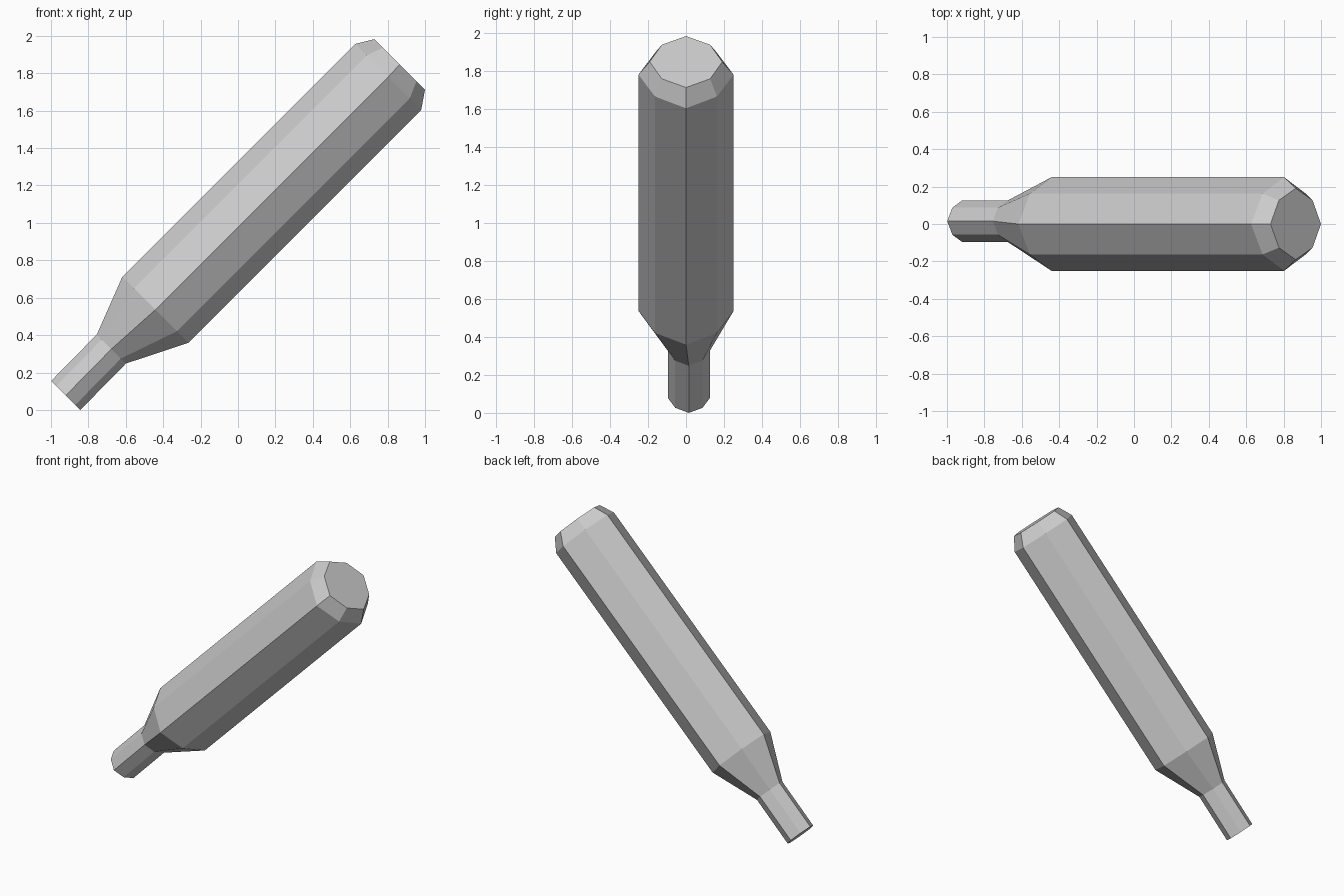
import bpy, bmesh
from math import sqrt
from mathutils import Vector

if "Cube" in bpy.data.objects:
    bpy.data.objects.remove(bpy.data.objects["Cube"])

# Tilted frame: u runs along the shaft, n is across it, y is world depth
U = Vector((1, 0, 1)) / sqrt(2)
N = Vector((-1, 0, 1)) / sqrt(2)
Y = Vector((0, 1, 0))

# Rings: along, across-centre, y-centre, radius, diagonal offset
rings = [
    (-0.594, 0.708, 0.015, 0.110, 0.072),  # neck end
    (-0.246, 0.711, 0.015, 0.110, 0.072),  # neck top
    (0.069, 0.693, 0.0, 0.250, 0.163),     # shoulder
    (1.828, 0.693, 0.0, 0.250, 0.163),     # body end
    (1.920, 0.697, 0.0, 0.191, 0.127),     # chamfered tip
]


def add_ring(bm, u, n, y, r, d):
    outline = [(r, 0), (d, d), (0, r), (-d, d), (-r, 0), (-d, -d), (0, -r), (d, -d)]
    return [bm.verts.new(U * u + N * (n + a) + Y * (y + b)) for a, b in outline]


bm = bmesh.new()
loops = [add_ring(bm, *ring) for ring in rings]
for low, high in zip(loops, loops[1:]):
    for i in range(8):
        j = (i + 1) % 8
        bm.faces.new((low[i], low[j], high[j], high[i]))
bm.faces.new(loops[0])
bm.faces.new(loops[-1])
bmesh.ops.recalc_face_normals(bm, faces=bm.faces)

# Rest on the ground
bmesh.ops.translate(bm, verts=bm.verts, vec=(0, 0, -min(v.co.z for v in bm.verts)))

mesh = bpy.data.meshes.new("handle")
bm.to_mesh(mesh)
bm.free()
handle = bpy.data.objects.new("handle", mesh)
bpy.context.collection.objects.link(handle)
